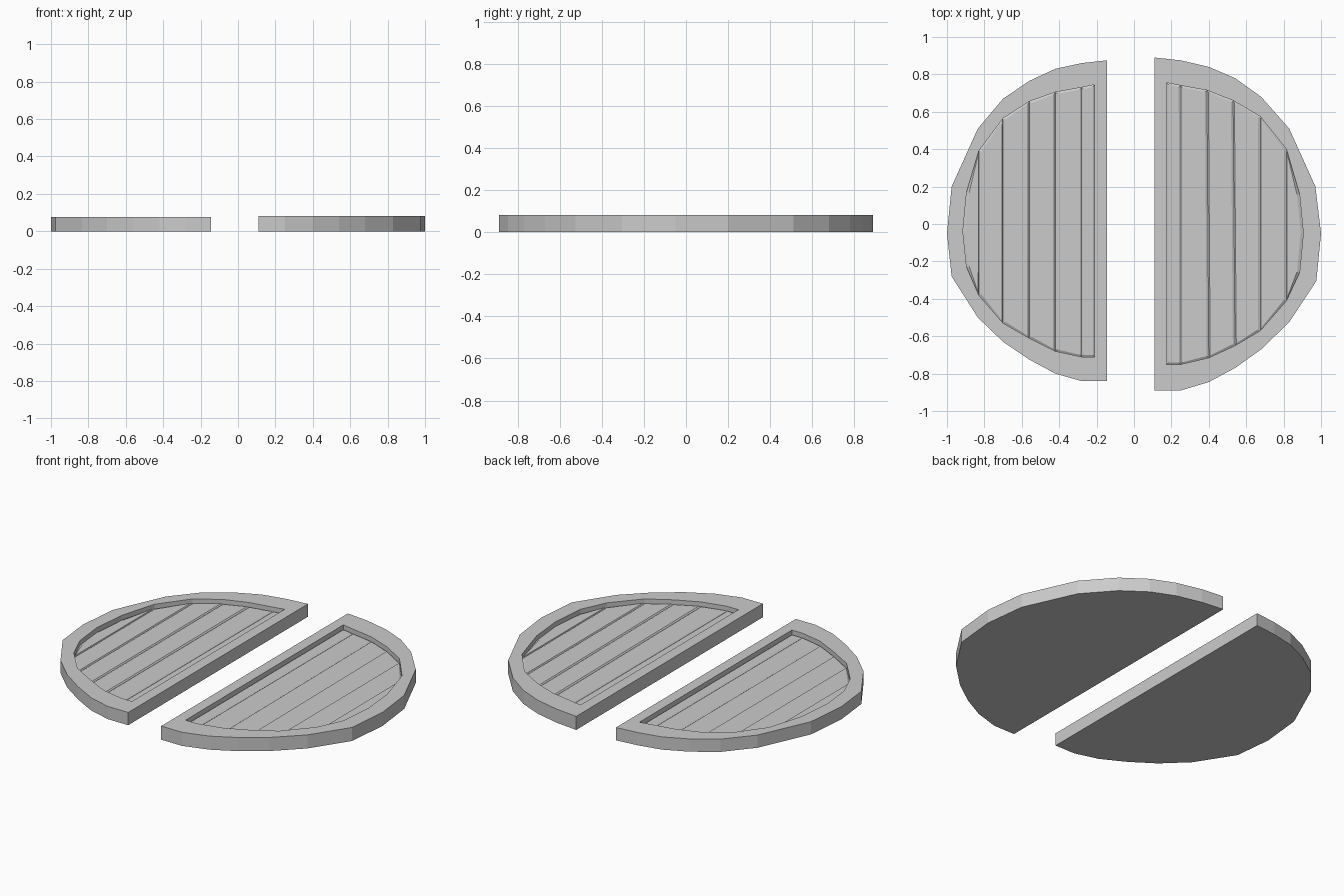
import bpy, bmesh

if "Cube" in bpy.data.objects:
    bpy.data.objects.remove(bpy.data.objects["Cube"])

# Outlines run from the straight edge's back corner round the curve to its front corner
LEFT_OUTER = [(-.145, .875), (-.28, .86), (-.42, .83), (-.56, .765), (-.70, .67),
              (-.835, .51), (-.975, .20), (-1, -.05), (-.975, -.28), (-.835, -.50),
              (-.70, -.63), (-.56, -.725), (-.42, -.80), (-.28, -.84), (-.145, -.84)]
LEFT_INNER = [(-.21, .745), (-.28, .73), (-.42, .705), (-.56, .655), (-.70, .565),
              (-.83, .39), (-.895, .17), (-.915, -.04), (-.895, -.23), (-.83, -.38),
              (-.70, -.53), (-.56, -.61), (-.42, -.68), (-.28, -.71), (-.21, -.71)]
RIGHT_OUTER = [(.11, .89), (.25, .875), (.40, .84), (.54, .78), (.68, .68),
               (.83, .51), (.97, .20), (1, -.05), (.975, -.305), (.83, -.525),
               (.68, -.67), (.54, -.77), (.40, -.845), (.25, -.89), (.11, -.89)]
RIGHT_INNER = [(.175, .755), (.25, .74), (.39, .715), (.53, .66), (.675, .575),
               (.815, .40), (.885, .16), (.905, -.05), (.885, -.26), (.815, -.41),
               (.675, -.57), (.54, -.65), (.40, -.715), (.25, -.75), (.175, -.75)]


def half_lid(name, outer, inner, top):
    groove = top - 0.029
    bm = bmesh.new()

    def ring(points, z):
        return [bm.verts.new((x, y, z)) for x, y in points]

    rings = [ring(outer, 0), ring(outer, top), ring(inner, top), ring(inner, groove)]
    n = len(outer)

    # Underside, outer wall, rim top and recess wall
    bm.faces.new(rings[0])
    for a, b in zip(rings, rings[1:]):
        for i in range(n):
            j = (i + 1) % n
            bm.faces.new((a[i], a[j], b[j], b[i]))

    # Plank floor: each strip joins opposite points of the inner outline
    f = rings[3]
    planks = [bm.faces.new((f[i], f[i + 1], f[n - 2 - i], f[n - 1 - i])) for i in range(5)]
    planks.append(bm.faces.new(f[5:10]))
    bmesh.ops.recalc_face_normals(bm, faces=bm.faces)

    # Raised plank tops leave shallow V grooves between them
    bmesh.ops.inset_individual(bm, faces=planks, thickness=0.014, depth=0.006)

    mesh = bpy.data.meshes.new(name)
    bm.to_mesh(mesh)
    bm.free()
    bpy.context.collection.objects.link(bpy.data.objects.new(name, mesh))


half_lid("left_half_lid", LEFT_OUTER, LEFT_INNER, 0.077)
half_lid("right_half_lid", RIGHT_OUTER, RIGHT_INNER, 0.082)
